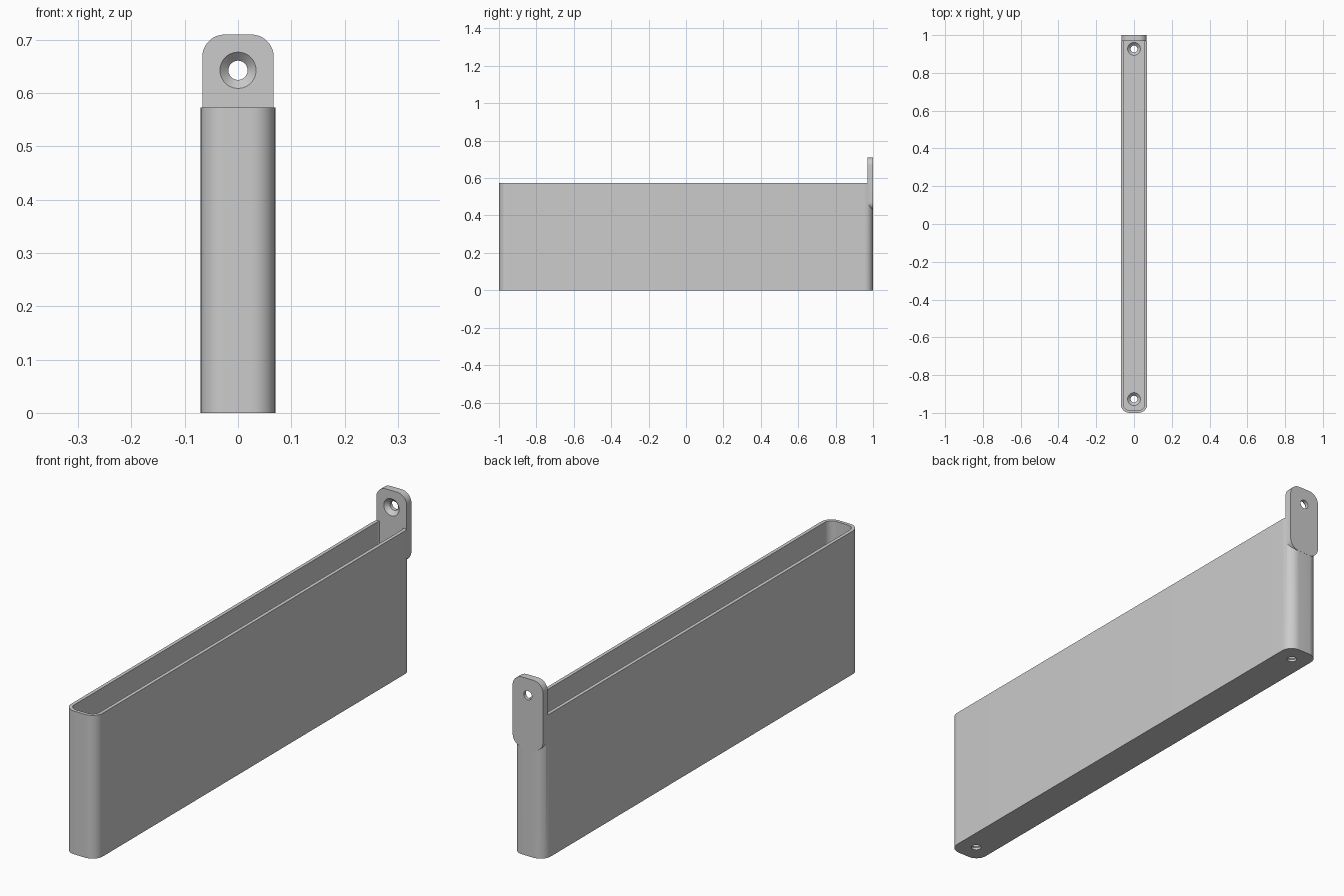
import bpy
import bmesh
from math import sin, cos, pi, radians
from mathutils import Matrix

if "Cube" in bpy.data.objects:
    bpy.data.objects.remove(bpy.data.objects["Cube"], do_unlink=True)

grey = bpy.data.materials.new("plain grey")
grey.use_nodes = True
colour = (0.6, 0.6, 0.6, 1)
grey.diffuse_color = colour
grey.node_tree.nodes["Principled BSDF"].inputs["Base Color"].default_value = colour

HEIGHT, WALL, FLOOR, RADIUS = 0.573, 0.014, 0.025, 0.045
TAB_FRONT = 0.97


def rounded_rect(half_x, half_y, r, steps=12):
    """Outline with four rounded corners, counter-clockwise."""
    points = []
    for i, (sx, sy) in enumerate([(1, 1), (-1, 1), (-1, -1), (1, -1)]):
        for k in range(steps + 1):
            a = pi / 2 * (i + k / steps)
            points.append((sx * (half_x - r) + r * cos(a),
                           sy * (half_y - r) + r * sin(a)))
    return points


def circle(r, steps=48):
    return [(r * cos(2 * pi * k / steps), r * sin(2 * pi * k / steps))
            for k in range(steps)]


def loft(name, sections, matrix=Matrix()):
    """Closed solid through (outline, height) sections."""
    bm = bmesh.new()
    rings = [[bm.verts.new((x, y, z)) for x, y in outline]
             for outline, z in sections]
    n = len(rings[0])
    for low, high in zip(rings, rings[1:]):
        for i in range(n):
            j = (i + 1) % n
            bm.faces.new((low[i], low[j], high[j], high[i]))
    bm.faces.new(rings[0][::-1])
    bm.faces.new(rings[-1])
    bm.transform(matrix)
    bmesh.ops.recalc_face_normals(bm, faces=bm.faces)
    mesh = bpy.data.meshes.new(name)
    bm.to_mesh(mesh)
    bm.free()
    mesh.materials.append(grey)
    obj = bpy.data.objects.new(name, mesh)
    bpy.context.collection.objects.link(obj)
    return obj


def combine(target, other, operation):
    mod = target.modifiers.new(operation.lower(), "BOOLEAN")
    mod.operation, mod.solver, mod.object = operation, "EXACT", other
    bpy.context.view_layer.objects.active = target
    bpy.ops.object.modifier_apply(modifier=mod.name)
    bpy.data.objects.remove(other, do_unlink=True)


def cut_screw_hole(target, matrix):
    """Countersunk hole drilled along local +z from the surface at z = 0."""
    profile = [(0.034, -0.01), (0.034, 0), (0.018, 0.016), (0.018, 0.06)]
    cutter = loft("screw_hole_cutter", [(circle(r), z) for r, z in profile], matrix)
    cutter.hide_render = True
    combine(target, cutter, "DIFFERENCE")


# Open tray with rounded vertical corners
tray = loft("wall_tray", [(rounded_rect(0.07, 0.9995, RADIUS), z) for z in (0, HEIGHT)])
inner = rounded_rect(0.07 - WALL, 1 - WALL, RADIUS - WALL)
cavity = loft("cavity_cutter", [(inner, z) for z in (FLOOR, HEIGHT + 0.1)])
combine(tray, cavity, "DIFFERENCE")

# Upright mounting tab at the back
upright = Matrix.Translation((0, 1, 0.57)) @ Matrix.Rotation(radians(90), 4, "X")
tab_outline = rounded_rect(0.067, 0.14, 0.042)
tab = loft("mounting_tab", [(tab_outline, z) for z in (0, 1 - TAB_FRONT)], upright)
combine(tray, tab, "UNION")

# Screw holes through the tab and both ends of the floor
cut_screw_hole(tray, Matrix.Translation((0, TAB_FRONT, 0.643))
               @ Matrix.Rotation(radians(-90), 4, "X"))
for y in (-0.927, 0.927):
    cut_screw_hole(tray, Matrix.Translation((0, y, FLOOR))
                   @ Matrix.Rotation(pi, 4, "X"))

bpy.ops.object.select_all(action="DESELECT")
tray.select_set(True)
bpy.context.view_layer.objects.active = tray
bpy.ops.object.shade_smooth_by_angle(angle=radians(30))
